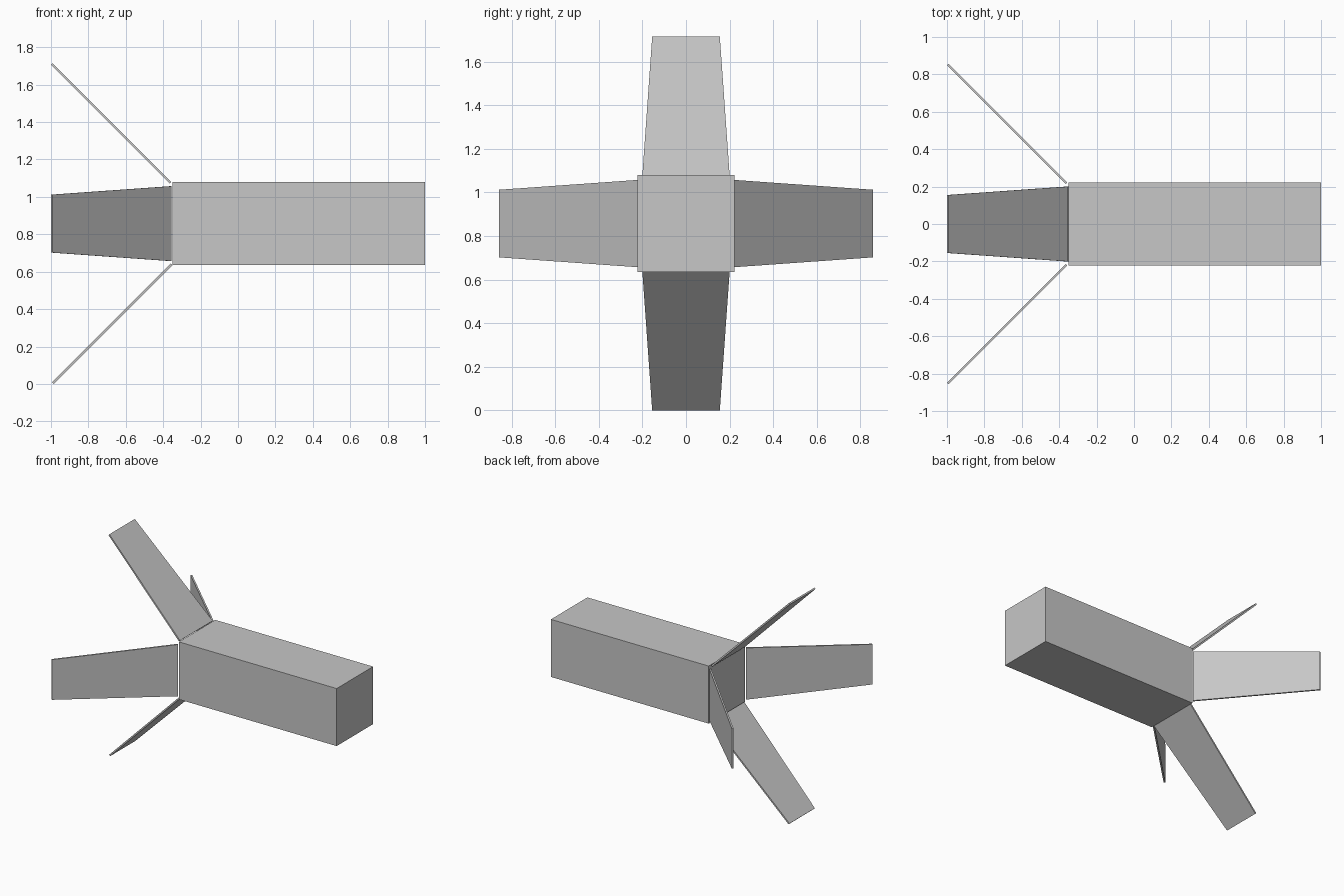
import bpy, bmesh, math
from mathutils import Matrix, Vector

cube = bpy.data.objects.get("Cube")
if cube:
    bpy.data.objects.remove(cube, do_unlink=True)

grey = bpy.data.materials.new("light grey")
grey.use_nodes = True
COLOUR = (0.57, 0.57, 0.57, 1)
grey.diffuse_color = COLOUR
grey.node_tree.nodes["Principled BSDF"].inputs["Base Color"].default_value = COLOUR

CENTRE_Z = 0.857


def add_object(name, bm):
    bmesh.ops.recalc_face_normals(bm, faces=bm.faces)
    mesh = bpy.data.meshes.new(name)
    bm.to_mesh(mesh)
    bm.free()
    mesh.materials.append(grey)
    obj = bpy.data.objects.new(name, mesh)
    bpy.context.collection.objects.link(obj)
    return obj


# Square-section body, long in x
bm = bmesh.new()
bmesh.ops.create_cube(bm, size=1)
bmesh.ops.scale(bm, vec=(1.35, 0.445, 0.445), verts=bm.verts)
body = add_object("body", bm)
body.location = (0.325, 0, CENTRE_Z)


# Thin tapered panel, splayed 45 degrees outward from the rear edge of the body
def panel(name, turn, shift=0):
    root, tip = Vector((-0.361, 0, 0.218)), Vector((-0.996, 0, 0.853))
    half = Vector((1, 0, 1)).normalized() * 0.006
    bm = bmesh.new()
    rings = []
    for side in (-half, half):
        outline = [(root, -0.2), (root, 0.2), (tip, 0.155), (tip, -0.155)]
        rings.append([bm.verts.new(p + side + Vector((0, w, 0))) for p, w in outline])
    lower, upper = rings
    bm.faces.new(lower)
    bm.faces.new(upper)
    for i in range(4):
        j = (i + 1) % 4
        bm.faces.new((lower[i], lower[j], upper[j], upper[i]))
    bmesh.ops.transform(bm, matrix=Matrix.Rotation(turn, 4, "X"), verts=bm.verts)
    obj = add_object(name, bm)
    obj.location = (shift, 0, CENTRE_Z)


# One panel on each of the four edges
panel("top_panel", 0)
panel("front_panel", math.pi / 2)
panel("bottom_panel", math.pi, 0.006)
panel("back_panel", -math.pi / 2)
